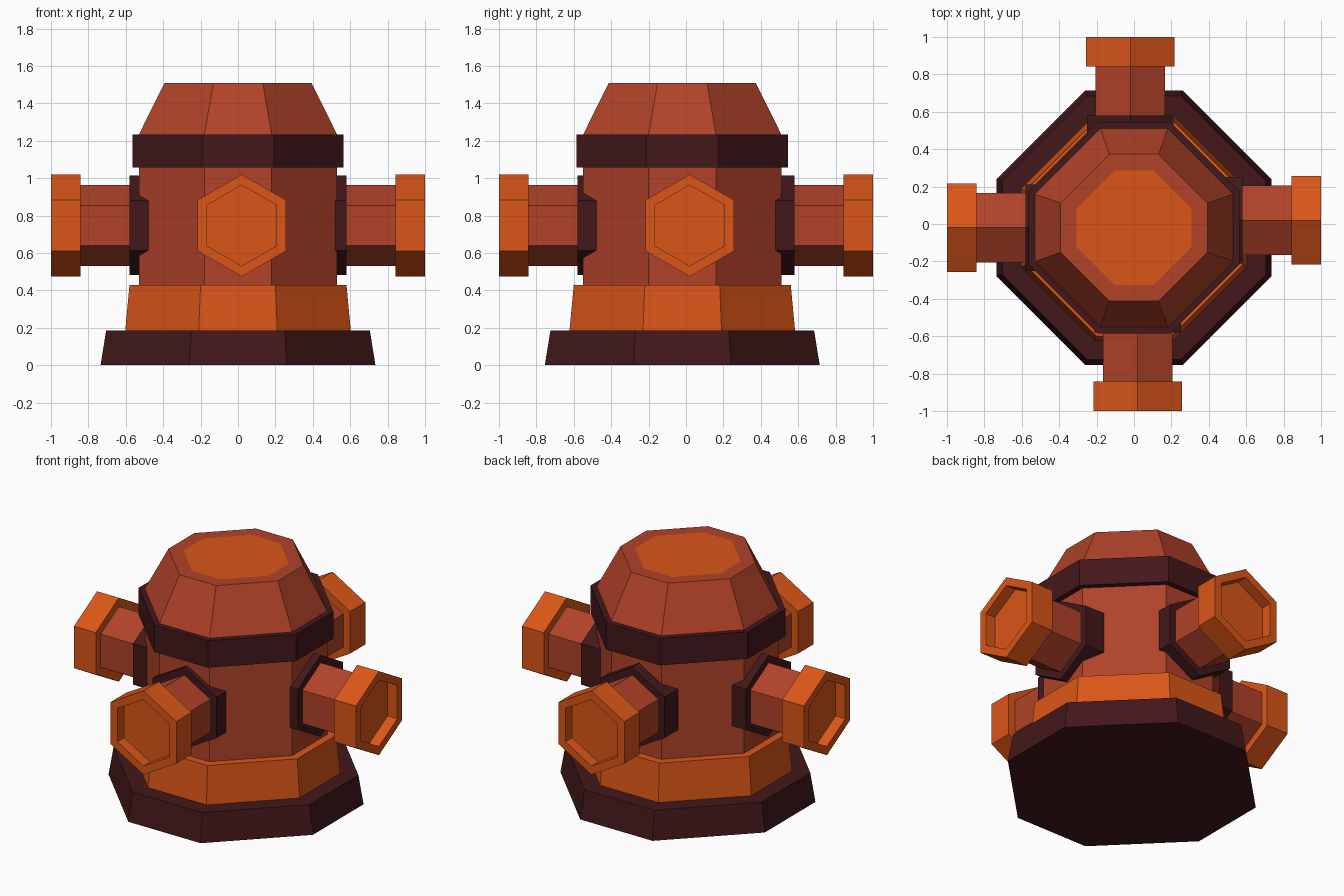
import bpy, bmesh, math
from mathutils import Matrix

if "Cube" in bpy.data.objects:
    bpy.data.objects.remove(bpy.data.objects["Cube"])


def material(name, rgb):
    m = bpy.data.materials.new(name)
    m.diffuse_color = (*rgb, 1)
    m.use_nodes = True
    m.node_tree.nodes["Principled BSDF"].inputs["Base Color"].default_value = m.diffuse_color
    return m


RED = material("red_paint", (0.44, 0.055, 0.022))
ORANGE = material("orange_paint", (0.70, 0.092, 0.009))
DARK = material("dark_iron", (0.055, 0.009, 0.011))

BODY_Y = -0.02                    # octagonal body sits slightly forward
NOZZLE_X, NOZZLE_Z = 0.02, 0.747  # nozzle axis for the front one


def octagon(r, half_flat, z):
    """Octagon with flats facing the axes, slightly wider diagonals."""
    pts = []
    for k in range(4):
        c, s = round(math.cos(k * math.pi / 2)), round(math.sin(k * math.pi / 2))
        for y in (-half_flat, half_flat):
            pts.append((c * r - s * y, s * r + c * y + BODY_Y, z))
    return pts


def hexagon(r, y):
    """Pointed-up hexagon across the front nozzle axis."""
    return [(NOZZLE_X + r * math.sin(k * math.pi / 3), y,
             NOZZLE_Z + r * math.cos(k * math.pi / 3)) for k in range(6)]


def loft(name, rings, mat, end_mat=None):
    """Closed flat-faced solid through a list of rings."""
    bm = bmesh.new()
    loops = [[bm.verts.new(p) for p in ring] for ring in rings]
    n = len(loops[0])
    for a, b in zip(loops, loops[1:]):
        for i in range(n):
            bm.faces.new((a[i], a[(i + 1) % n], b[(i + 1) % n], b[i]))
    bm.faces.new(loops[0][::-1])
    end = bm.faces.new(loops[-1])
    bmesh.ops.recalc_face_normals(bm, faces=bm.faces[:])
    mesh = bpy.data.meshes.new(name)
    mesh.materials.append(mat)
    if end_mat:
        mesh.materials.append(end_mat)
        end.material_index = 1
    bm.to_mesh(mesh)
    bm.free()
    obj = bpy.data.objects.new(name, mesh)
    bpy.context.collection.objects.link(obj)
    return obj


# Stacked octagonal body: foot, skirt, barrel, collar
loft("foot", [octagon(0.735, 0.26, 0), octagon(0.705, 0.25, 0.185)], DARK)
loft("skirt", [octagon(0.603, 0.21, 0.185), octagon(0.58, 0.20, 0.43)], ORANGE)
loft("barrel", [octagon(0.53, 0.18, 0.43), octagon(0.53, 0.18, 1.058)], RED)
loft("collar", [octagon(0.565, 0.193, 1.058), octagon(0.565, 0.193, 1.233)], DARK)

# Sloped bonnet with an orange panel on top
loft("bonnet", [octagon(0.53, 0.18, 1.233), octagon(0.393, 0.132, 1.51),
                octagon(0.307, 0.103, 1.51)], RED, ORANGE)

# Front nozzle: flange, pipe and recessed cap
nozzle = [
    loft("nozzle_flange", [hexagon(0.266, -0.42), hexagon(0.266, -0.58)], DARK),
    loft("nozzle_pipe", [hexagon(0.216, -0.50), hexagon(0.216, -0.86)], RED),
    loft("nozzle_cap", [hexagon(0.273, -0.843), hexagon(0.273, -1.0),
                        hexagon(0.216, -1.0), hexagon(0.216, -0.93)], ORANGE),
]

# Repeat the nozzle around the body in quarter turns
for side, k in (("right", 1), ("back", 2), ("left", 3)):
    for part in nozzle:
        copy = part.copy()
        copy.name = f"{side}_{part.name}"
        copy.matrix_world = Matrix.Rotation(k * math.pi / 2, 4, 'Z')
        bpy.context.collection.objects.link(copy)
for part in nozzle:
    part.name = "front_" + part.name
